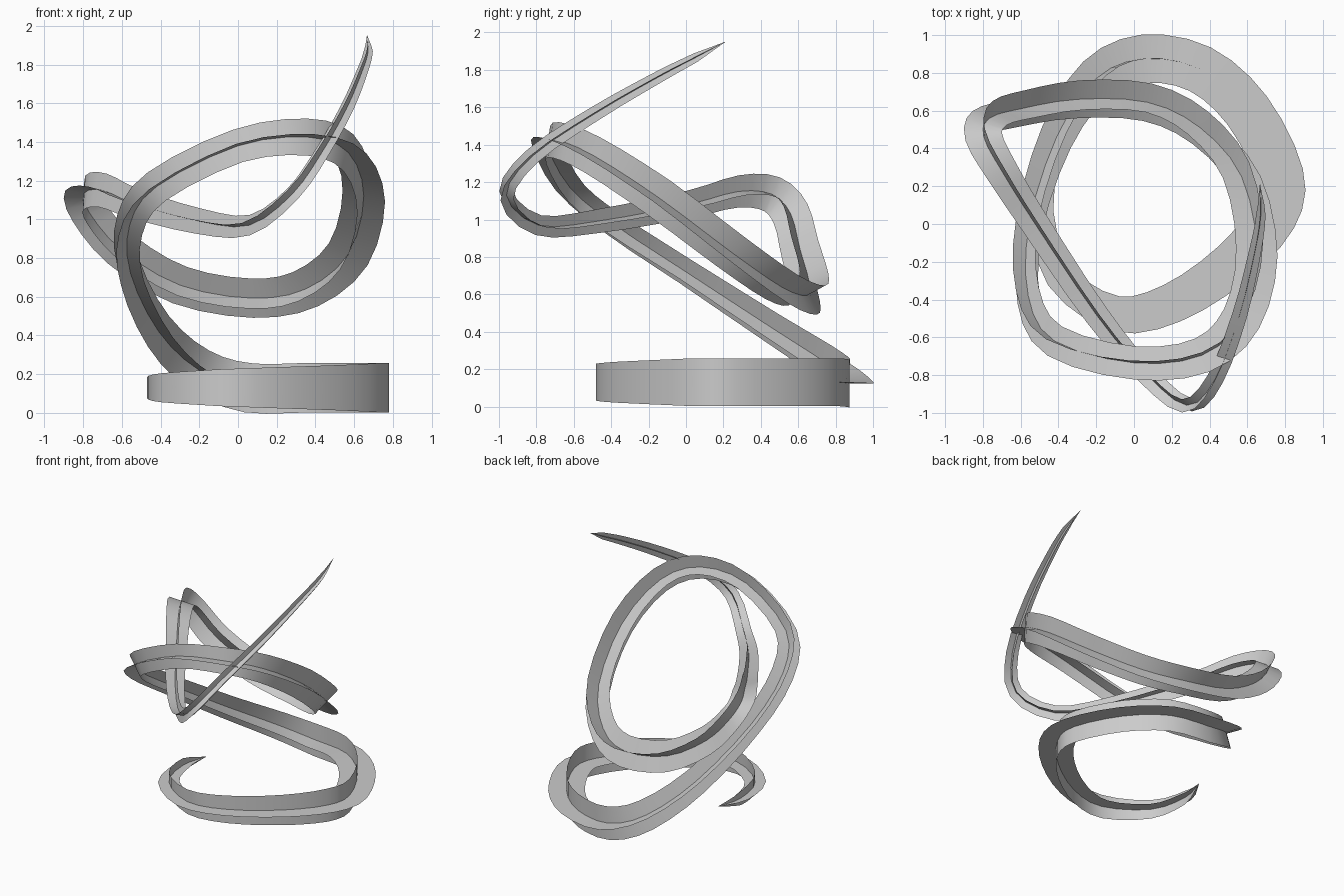
import bpy, bmesh
from math import radians
from mathutils import Vector, Quaternion

if "Cube" in bpy.data.objects:
    bpy.data.objects.remove(bpy.data.objects["Cube"])

# Centre line of the ribbon, from the lower tip to the upper tip
PATH = [Vector(p) for p in [
    (-.42, .21, .13), (-.47, 0, .13), (-.395, -.28, .13), (-.1, -.475, .13),
    (.2, -.42, .13), (.52, -.21, .13), (.735, .04, .13), (.77, .26, .13),
    (.6, .6, .13), (.35, .82, .13), (.05, .875, .13), (-.2, .77, .22),
    (-.41, .46, .42), (-.555, 0, .72), (-.56, -.38, .97), (-.42, -.62, 1.17),
    (0, -.735, 1.38), (.36, -.695, 1.425), (.57, -.5, 1.345), (.65, -.15, 1.12),
    (.57, .25, .82), (.35, .51, .64), (.07, .645, .593), (-.3, .66, .66),
    (-.6, .61, .84), (-.765, .56, 1.03), (-.795, .46, 1.135), (-.7, .28, 1.15),
    (-.53, .01, 1.08), (-.2, -.48, .99), (.06, -.79, .97), (.28, -.96, 1.13),
    (.43, -.82, 1.34), (.56, -.48, 1.57), (.64, -.15, 1.76), (.672, .05, 1.865),
    (.667, .21, 1.95)]]
# Half width of the strips, and extra roll in degrees, at path positions
WIDTH = [(0, 0), (1, .055), (3, .095), (6, .128), (10, .128), (11, .115),
         (13, .085), (16, .088), (19, .115), (23, .115), (26, .1), (30, .055),
         (33, .04), (35, .025), (36, 0)]
ROLL = [(0, 0), (13, 0), (16, -16), (19, -14), (22, 0), (36, 0)]
STEPS = 3


def centre(i, t):
    """Catmull-Rom point in span i."""
    b, c = PATH[i], PATH[i + 1]
    a = PATH[i - 1] if i else 2 * b - c
    d = PATH[i + 2] if i + 2 < len(PATH) else 2 * c - b
    return .5 * (2 * b + (c - a) * t + (2 * a - 5 * b + 4 * c - d) * t**2
                 + (3 * b - a - 3 * c + d) * t**3)


def lookup(table, u):
    """Linear value of a table at path position u."""
    for (u0, w0), (u1, w1) in zip(table, table[1:]):
        if u <= u1:
            return w0 + (w1 - w0) * (u - u0) / (u1 - u0)
    return 0


last = len(PATH) - 1
pts = [centre(i, k / STEPS) for i in range(last) for k in range(STEPS)] + [PATH[-1]]
n = len(pts)
tangents = [(pts[min(i + 1, n - 1)] - pts[max(i - 1, 0)]).normalized() for i in range(n)]

# Carry the frame along the path with minimum twist
up, ups = Vector((0, 0, 1)), []
for i, t in enumerate(tangents):
    if i:
        up = tangents[i - 1].rotation_difference(t) @ up
    up = (up - up.dot(t) * t).normalized()
    ups.append(Quaternion(t, radians(lookup(ROLL, i / STEPS))) @ up)


def strip(name, sideways):
    """Flat tapered strip; a pair of them makes the cross section."""
    bm = bmesh.new()
    rows = []
    for i in range(n):
        d = tangents[i].cross(ups[i]) if sideways else ups[i]
        w = max(lookup(WIDTH, i / STEPS), .001)
        rows.append([bm.verts.new(pts[i] + d * w * s) for s in (-1, 0, 1)])
    for a, b in zip(rows, rows[1:]):
        for j in (0, 1):
            bm.faces.new((a[j], a[j + 1], b[j + 1], b[j])).smooth = True
    mesh = bpy.data.meshes.new(name)
    bm.to_mesh(mesh)
    bm.free()
    bpy.context.collection.objects.link(bpy.data.objects.new(name, mesh))


strip("ribbon_upright_strip", False)
strip("ribbon_flat_strip", True)
